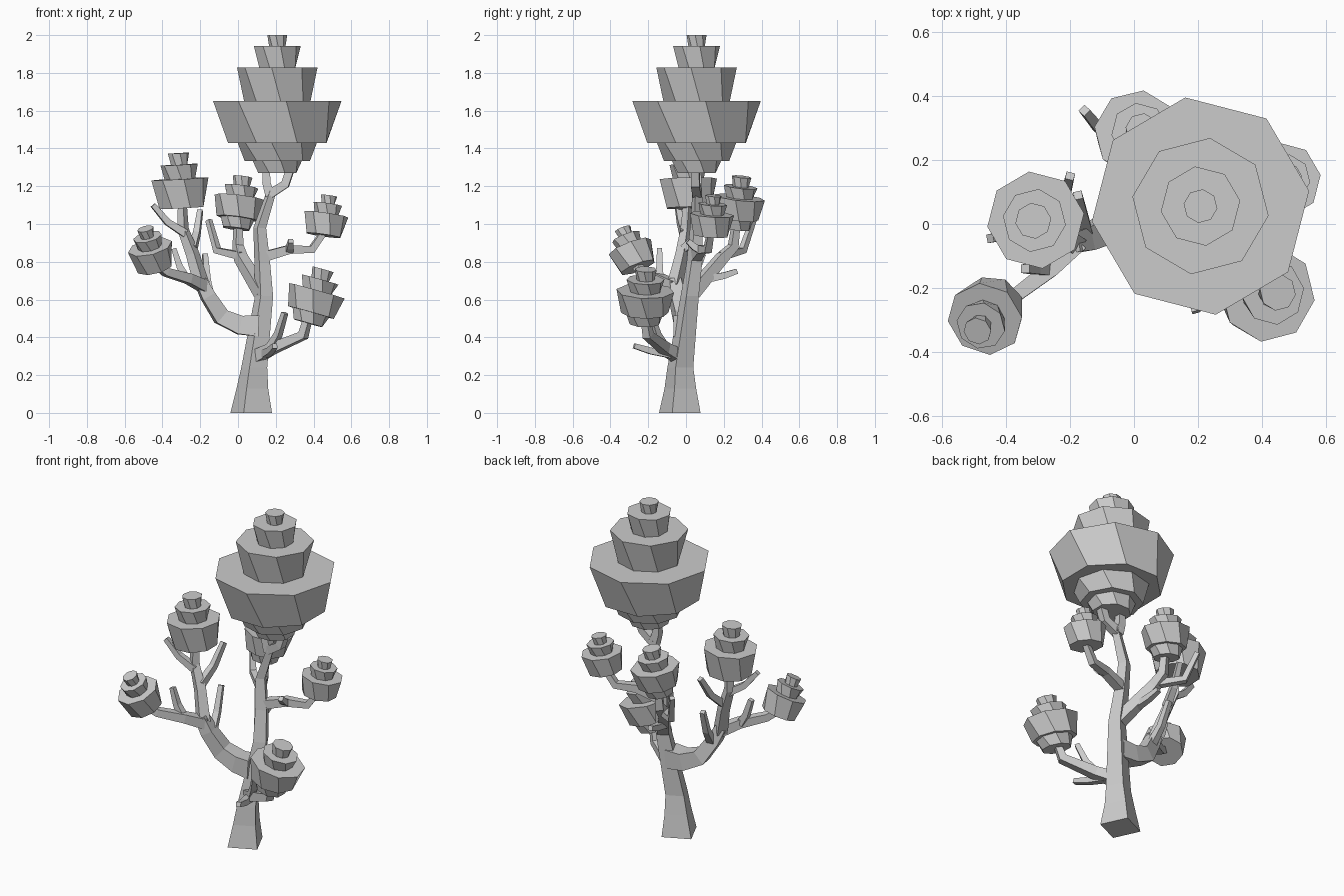
import bpy, bmesh
from math import cos, sin, pi, radians
from mathutils import Vector

if "Cube" in bpy.data.objects:
    bpy.data.objects.remove(bpy.data.objects["Cube"])

X, Z = Vector((1, 0, 0)), Vector((0, 0, 1))


def loft(name, rings):
    """Closed flat-shaded solid through a list of vertex rings."""
    bm = bmesh.new()
    vs = [[bm.verts.new(p) for p in ring] for ring in rings]
    n = len(vs[0])
    for a, b in zip(vs, vs[1:]):
        for i in range(n):
            bm.faces.new((a[i], a[(i + 1) % n], b[(i + 1) % n], b[i]))
    bm.faces.new(vs[0][::-1])
    bm.faces.new(vs[-1])
    bmesh.ops.recalc_face_normals(bm, faces=bm.faces[:])
    me = bpy.data.meshes.new(name)
    bm.to_mesh(me)
    bm.free()
    ob = bpy.data.objects.new(name, me)
    bpy.context.collection.objects.link(ob)


def ring(c, t, ref, r, sides, phase):
    """Regular polygon around c, facing along t, first corner measured from ref."""
    u = (ref - t * ref.dot(t)).normalized()
    v = t.cross(u)
    angles = [phase + 2 * pi * i / sides for i in range(sides)]
    return [c + r * (u * cos(a) + v * sin(a)) for a in angles]


def limb(name, r0, r1, *pts):
    """Four-sided branch tapering evenly from half width r0 to r1."""
    cs = [Vector(p) for p in pts]
    last = len(cs) - 1
    side = (cs[last] - cs[0]).cross(Z).normalized()
    rings = []
    for i, c in enumerate(cs):
        t = (cs[min(i + 1, last)] - c).normalized() + (c - cs[max(i - 1, 0)]).normalized()
        rings.append(ring(c, t.normalized(), side, (r0 + (r1 - r0) * i / last) * 1.35, 4, pi / 4))
    loft(name, rings)


def twig(name, start, end):
    """Short branch with an upturned elbow."""
    a, b = Vector(start), Vector(end)
    limb(name, 0.022, 0.014, a, a.lerp(b, 0.55) - 0.15 * (b.z - a.z) * Z, b)


def foliage(name, base, top, radius, tiers):
    """Stacked eight-sided tiers, each flaring upwards: end fraction, top radius."""
    a, b = Vector(base), Vector(top)
    t = (b - a).normalized()
    start = 0
    for k, (end, r) in enumerate(tiers):
        phase = radians(-8 if k % 2 else 8)
        loft(f"{name}_tier_{k + 1}", [
            ring(a.lerp(b, start), t, X, 0.82 * r * radius, 8, phase + radians(14)),
            ring(a.lerp(b, end), t, X, r * radius, 8, phase)])
        start = end - 0.002


# Trunk: turned square section, flared base, narrowing towards the crown
loft("trunk", [
    ring(Vector((x, y, z)), Z, X, r, 4, radians(-20))
    for x, y, z, r in (
        (0.07, -0.033, 0, 0.117), (0.076, -0.03, 0.13, 0.089), (0.086, -0.03, 0.24, 0.073),
        (0.138, 0.02, 0.62, 0.051), (0.128, 0.045, 0.8, 0.044),
        (0.115, 0.055, 0.98, 0.036), (0.18, 0.06, 1.18, 0.027))])
limb("crown_fork_left", 0.026, 0.02, (0.17, 0.06, 1.15), (0.15, 0.06, 1.22), (0.15, 0.06, 1.3))
limb("crown_fork_right", 0.025, 0.022, (0.17, 0.06, 1.16), (0.25, 0.05, 1.21), (0.28, 0.05, 1.3))

# Main branches
limb("left_branch", 0.058, 0.032, (0.11, -0.01, 0.46), (0.01, -0.01, 0.465),
     (-0.09, -0.02, 0.51), (-0.16, -0.05, 0.62), (-0.2, -0.06, 0.7))
limb("left_upper_branch", 0.032, 0.018, (-0.19, -0.06, 0.67), (-0.24, -0.02, 0.84),
     (-0.29, 0, 0.97), (-0.295, 0.01, 1.11))
limb("left_lower_branch", 0.032, 0.018, (-0.18, -0.06, 0.67), (-0.26, -0.14, 0.71),
     (-0.38, -0.23, 0.745), (-0.455, -0.28, 0.8))
limb("rear_branch", 0.035, 0.018, (0.13, 0.03, 0.63), (0.015, 0.19, 0.82),
     (0, 0.25, 0.88), (0, 0.265, 1.0))
limb("right_branch", 0.028, 0.017, (0.13, 0.05, 0.825), (0.27, 0.08, 0.865),
     (0.39, 0.115, 0.865), (0.45, 0.13, 0.95))
limb("front_branch", 0.035, 0.019, (0.1, -0.04, 0.3), (0.18, -0.11, 0.34),
     (0.345, -0.2, 0.41), (0.37, -0.215, 0.5))

# Bare twigs
twig("left_upper_twig_out", (-0.28, -0.01, 0.95), (-0.45, -0.045, 1.1))
twig("left_upper_twig_back", (-0.24, -0.01, 0.87), (-0.2, 0.15, 1.07))
twig("left_lower_twig", (-0.27, -0.14, 0.71), (-0.34, -0.14, 0.87))
twig("left_inner_twig", (-0.15, -0.03, 0.61), (-0.175, 0.09, 0.84))
twig("rear_twig_low", (0.07, 0.11, 0.71), (0.05, 0.27, 0.75))
twig("right_twig", (0.27, 0.08, 0.86), (0.28, 0.01, 0.91))
twig("front_twig_up", (0.17, -0.11, 0.34), (0.248, -0.19, 0.53))
twig("front_twig_out", (0.14, -0.08, 0.31), (0.195, -0.275, 0.355))
limb("rear_twig_out", 0.022, 0.014, (0.02, 0.19, 0.83), (-0.11, 0.3, 0.86), (-0.155, 0.355, 1.02))

# Large crown, then the smaller clusters at the branch ends
crown = ((0.09, 0.385), (0.22, 0.618), (0.521, 1), (0.765, 0.627), (0.92, 0.365), (1, 0.155))
plain = ((0.53, 1), (0.79, 0.65), (1, 0.37))
skirted = ((0.2, 0.66), (0.6, 1), (0.81, 0.66), (1, 0.38))
foliage("crown", (0.208, 0.056, 1.27), (0.208, 0.056, 2), 0.343, crown)
foliage("upper_left_foliage", (-0.299, 0.015, 1.085), (-0.315, 0.01, 1.375), 0.153, plain)
foliage("lower_left_foliage", (-0.44, -0.255, 0.77), (-0.49, -0.335, 0.975), 0.12, plain)
foliage("upper_right_foliage", (0.452, 0.13, 0.94), (0.482, 0.145, 1.15), 0.118, plain)
foliage("front_right_foliage", (0.37, -0.22, 0.475), (0.45, -0.213, 0.76), 0.154, skirted)
foliage("rear_foliage", (-0.01, 0.265, 0.975), (0.025, 0.295, 1.25), 0.137, skirted)
